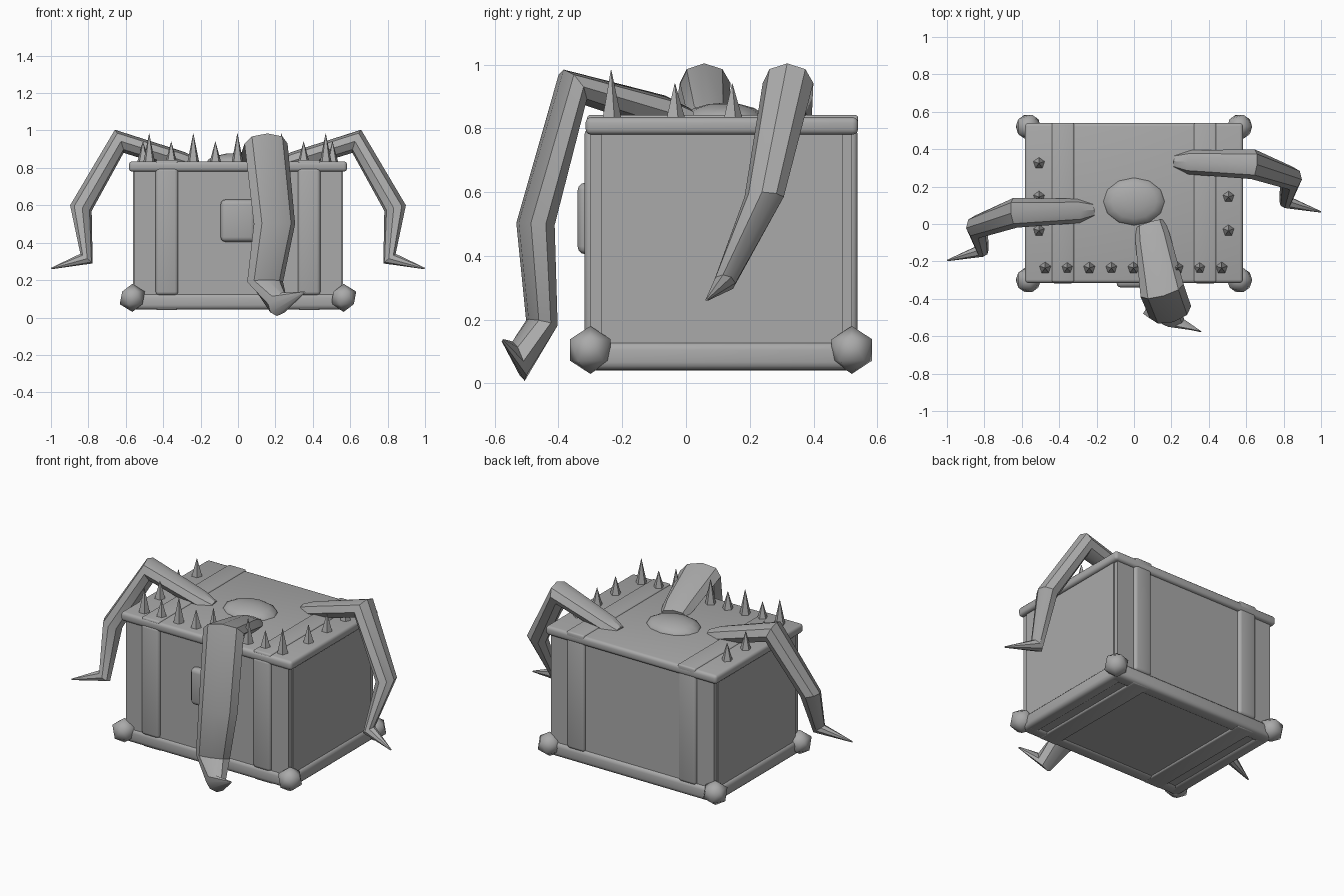
import bpy, bmesh, math
from mathutils import Vector

if "Cube" in bpy.data.objects:
    bpy.data.objects.remove(bpy.data.objects["Cube"], do_unlink=True)

grey = bpy.data.materials.new("plain grey")
grey.use_nodes = True
COLOUR = (0.4, 0.4, 0.4, 1)
grey.diffuse_color = COLOUR
grey.node_tree.nodes["Principled BSDF"].inputs["Base Color"].default_value = COLOUR


def finish(bm, name, angle=None):
    """Turn a bmesh into a named grey object, smooth below the given angle."""
    bmesh.ops.recalc_face_normals(bm, faces=bm.faces)
    mesh = bpy.data.meshes.new(name)
    bm.to_mesh(mesh)
    bm.free()
    mesh.materials.append(grey)
    obj = bpy.data.objects.new(name, mesh)
    bpy.context.collection.objects.link(obj)
    if angle is not None:
        bpy.ops.object.select_all(action='DESELECT')
        obj.select_set(True)
        bpy.context.view_layer.objects.active = obj
        bpy.ops.object.shade_smooth_by_angle(angle=math.radians(angle))
    return obj


def box(name, low, high, bevel=0):
    bm = bmesh.new()
    bmesh.ops.create_cube(bm, size=1)
    for v in bm.verts:
        v.co = [l + (c + 0.5) * (h - l) for l, h, c in zip(low, high, v.co)]
    if bevel:
        bmesh.ops.bevel(bm, geom=bm.edges[:], offset=bevel, segments=3,
                        profile=0.5, affect='EDGES')
    return finish(bm, name, 40)


def leg(name, side, path, sides=8):
    """Sweep an oval along a bent path; each stop is centre, thickness, width."""
    side = Vector(side).normalized()
    points = [Vector(p[0]) for p in path]
    bm = bmesh.new()
    rings = []
    for i, (_, thick, wide) in enumerate(path):
        before = (points[i] - points[max(i - 1, 0)]).normalized()
        after = (points[min(i + 1, len(points) - 1)] - points[i]).normalized()
        up = (before + after).cross(side).normalized()
        ring = []
        for k in range(sides):
            a = math.tau * k / sides
            offset = up * math.cos(a) * thick + side * math.sin(a) * wide
            ring.append(bm.verts.new(points[i] + offset))
        rings.append(ring)
    for a, b in zip(rings, rings[1:]):
        for k in range(sides):
            n = (k + 1) % sides
            bm.faces.new((a[k], a[n], b[n], b[k]))
    bm.faces.new(rings[0])
    bm.faces.new(rings[-1])
    return finish(bm, name, 35)


# Chest body and end panels
box("chest_body", (-0.555, -0.3, 0.05), (0.555, 0.52, 0.8))
box("end_panels", (-0.562, -0.265, 0.06), (0.562, 0.49, 0.79))

# Lid with rounded rim
box("lid", (-0.583, -0.315, 0.78), (0.583, 0.54, 0.835), 0.018)

# Bottom frame rails
for label, y in (("front", -0.265), ("back", 0.49)):
    box(label + "_rail", (-0.57, y - 0.045, 0.042), (0.57, y + 0.045, 0.13), 0.025)

# Straps round the chest, side rails and corner feet
for label, s in (("left", 1), ("right", -1)):
    x = 0.38 * s
    box(label + "_rail", (0.53 * s - 0.045, -0.3, 0.042),
        (0.53 * s + 0.045, 0.53, 0.13), 0.025)
    box(label + "_strap_front", (x - 0.06, -0.318, 0.12), (x + 0.06, -0.27, 0.8), 0.018)
    box(label + "_strap_back", (x - 0.06, 0.49, 0.12), (x + 0.06, 0.538, 0.8), 0.018)
    box(label + "_strap_top", (x - 0.06, -0.31, 0.8), (x + 0.06, 0.54, 0.842), 0.01)
    box(label + "_strap_bottom", (x - 0.06, -0.3, 0.04), (x + 0.06, 0.52, 0.08), 0.01)
    for end, y in (("front", -0.3), ("back", 0.52)):
        bm = bmesh.new()
        bmesh.ops.create_icosphere(bm, subdivisions=1, radius=0.075)
        bmesh.ops.translate(bm, verts=bm.verts, vec=(0.565 * s, y, 0.105))
        finish(bm, f"{label}_{end}_corner_foot", 60)

# Latch plate
box("latch", (-0.093, -0.34, 0.405), (0.093, -0.28, 0.63), 0.025)

# Domed eye on the lid
bm = bmesh.new()
bmesh.ops.create_uvsphere(bm, u_segments=12, v_segments=8, radius=1)
for v in bm.verts:
    v.co = (v.co.x * 0.17, 0.12 + v.co.y * 0.132, 0.825 + v.co.z * 0.055)
finish(bm, "lid_eye", 60)


# Spikes around the lid edge
def spike(x, y, top):
    bm = bmesh.new()
    height = top - 0.825
    bmesh.ops.create_cone(bm, cap_ends=True, segments=5, radius1=0.034,
                          radius2=0.001, depth=height)
    bmesh.ops.translate(bm, verts=bm.verts, vec=(x, y, 0.825 + height / 2))
    finish(bm, "lid_spike")


for i in range(9):
    spike(-0.475 + 0.118 * i, -0.235, 0.94 if i % 2 else 0.983)
for x in (-0.508, 0.505):
    for y in (-0.035, 0.145, 0.325):
        spike(x, y, 0.94)

# Side legs, mirrored and staggered in depth
for label, s, shift in (("left", 1, 0), ("right", -1, -0.26)):
    stops = [((0.22, 0.335, 0.815), 0.035, 0.04),
             ((0.3, 0.33, 0.837), 0.05, 0.065),
             ((0.635, 0.32, 0.942), 0.066, 0.08),
             ((0.84, 0.245, 0.585), 0.06, 0.062),
             ((0.81, 0.12, 0.315), 0.042, 0.035),
             ((0.998, 0.065, 0.262), 0.004, 0.004)]
    leg(label + "_leg", (0.12 * s, 1, 0),
        [((x * s, y + shift, z), t, w) for (x, y, z), t, w in stops])

# Front leg with a turned up toe
leg("front_leg", (0.95, 0.28, 0),
    [((0.085, 0.0, 0.825), 0.04, 0.08),
     ((0.1, -0.08, 0.85), 0.055, 0.095),
     ((0.15, -0.355, 0.93), 0.062, 0.12),
     ((0.195, -0.472, 0.5), 0.055, 0.115),
     ((0.145, -0.452, 0.19), 0.045, 0.1),
     ((0.215, -0.525, 0.07), 0.065, 0.055),
     ((0.355, -0.575, 0.135), 0.005, 0.005)])
